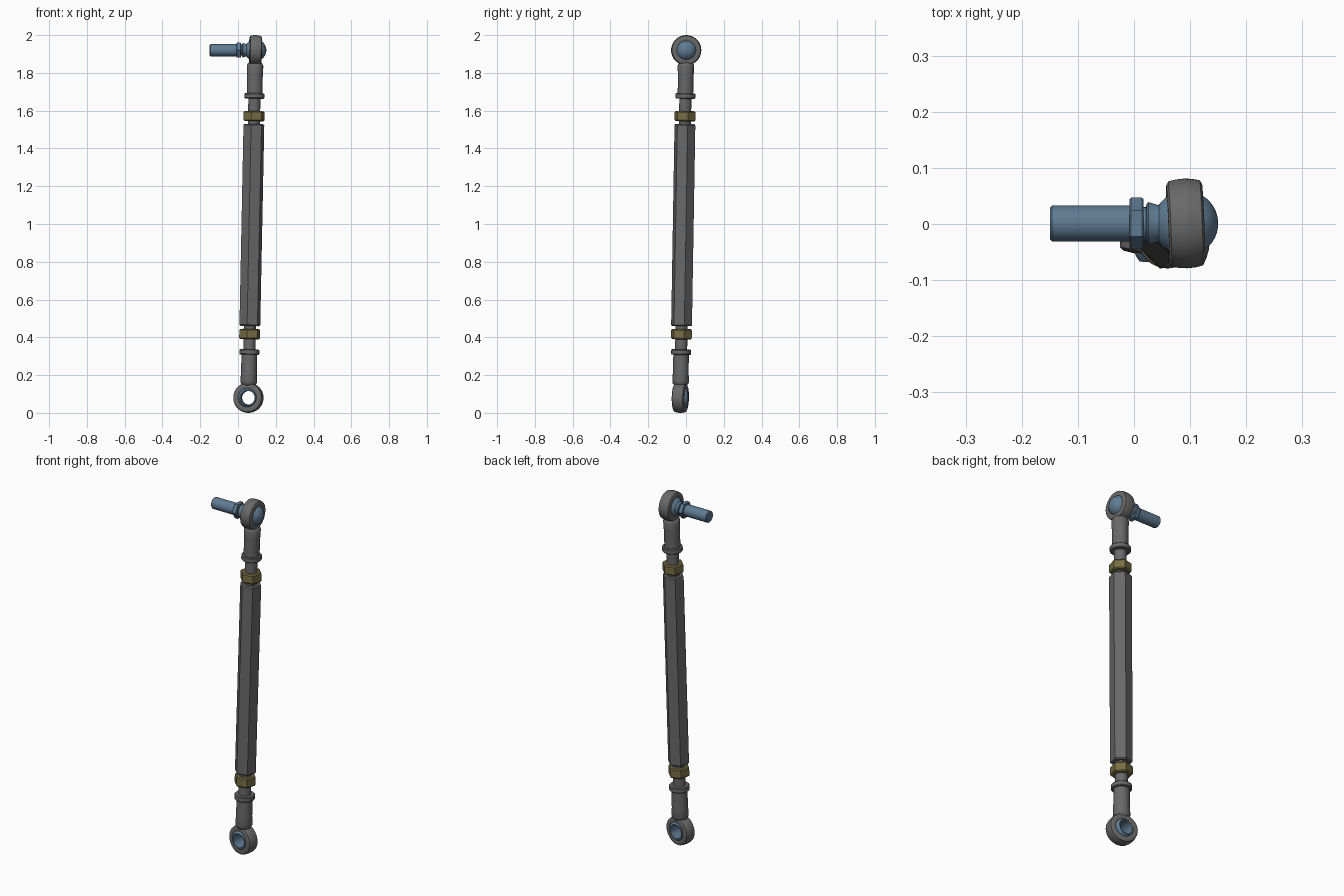
import bpy, bmesh, math
from mathutils import Vector, Matrix

if "Cube" in bpy.data.objects:
    bpy.data.objects.remove(bpy.data.objects["Cube"])


def material(name, col):
    m = bpy.data.materials.new(name)
    m.diffuse_color = (*col, 1)
    m.use_nodes = True
    m.node_tree.nodes["Principled BSDF"].inputs["Base Color"].default_value = m.diffuse_color
    return m


GREY = material("grey_steel", (0.14, 0.14, 0.14))
BLUE = material("blue_steel", (0.115, 0.2, 0.29))
BRASS = material("brass_nut", (0.19, 0.155, 0.06))

BOTTOM = Vector((0.055, -0.03, 0.08))
TOP = Vector((0.092, 0.001, 1.92))
AXIS = (TOP - BOTTOM).normalized()


def frame(origin, z, x_hint=Vector((1, 0, 0))):
    """Matrix whose local z is the given direction."""
    z = z.normalized()
    x = (x_hint - z * x_hint.dot(z)).normalized()
    y = z.cross(x)
    m = Matrix((x, y, z)).transposed().to_4x4()
    m.translation = origin
    return m


def lathe(name, profile, mat, matrix, n=48, turn=0.0, loop=False):
    """Revolve (radius, height) points; loop closes a tube section."""
    bm = bmesh.new()
    rings = []
    for r, h in profile:
        rings.append([bm.verts.new(matrix @ Vector((
            r * math.cos(turn + 2 * math.pi * i / n),
            r * math.sin(turn + 2 * math.pi * i / n), h))) for i in range(n)])
    pairs = list(zip(rings, rings[1:]))
    if loop:
        pairs.append((rings[-1], rings[0]))
    else:
        bm.faces.new(rings[0])
        bm.faces.new(rings[-1])
    for a, b in pairs:
        for i in range(n):
            j = (i + 1) % n
            bm.faces.new((a[i], a[j], b[j], b[i]))
    bmesh.ops.recalc_face_normals(bm, faces=bm.faces)
    me = bpy.data.meshes.new(name)
    bm.to_mesh(me)
    bm.free()
    me.materials.append(mat)
    ob = bpy.data.objects.new(name, me)
    bpy.context.collection.objects.link(ob)
    bpy.ops.object.select_all(action='DESELECT')
    ob.select_set(True)
    bpy.context.view_layer.objects.active = ob
    bpy.ops.object.shade_smooth_by_angle(angle=math.radians(30))
    return ob


def chamfered(r, a, b, c):
    return [(r - c, a), (r, a + c), (r, b - c), (r - c, b)]


def arc(radius, h0, h1, steps=14):
    """Sphere section between two heights."""
    t0, t1 = math.asin(h0 / radius), math.asin(h1 / radius)
    return [(radius * math.cos(t0 + (t1 - t0) * i / steps),
             radius * math.sin(t0 + (t1 - t0) * i / steps)) for i in range(steps + 1)]


# hexagonal turnbuckle body and lock nuts
rod = frame(BOTTOM, AXIS)
Z0 = BOTTOM.z
HEX = math.radians(15)
lathe("hex_body", chamfered(0.057, 0.46 - Z0, 1.53 - Z0, 0.006), GREY, rod, 6, HEX)
for label, a, b in (("lower", 0.39, 0.444), ("upper", 1.545, 1.598)):
    lathe(label + "_lock_nut", chamfered(0.057, a - Z0, b - Z0, 0.006), BRASS, rod, 6, HEX)

# rod ends: eye ring, shank with collar, threaded rod
RING = [(0.05, -0.031), (0.054, -0.032), (0.069, -0.032), (0.076, -0.028), (0.079, -0.014),
        (0.08, 0), (0.079, 0.014), (0.076, 0.028), (0.069, 0.032), (0.054, 0.032), (0.05, 0.031)]
tilt = math.radians(12)
bottom_dir = Vector((-math.sin(tilt), -math.cos(tilt), 0))
bottom_dir -= AXIS * bottom_dir.dot(AXIS)
top_dir = Vector((1, 0.04, 0))
top_dir -= AXIS * top_dir.dot(AXIS)
for label, centre, along, eye in (("lower", BOTTOM, AXIS, bottom_dir),
                                  ("upper", TOP, -AXIS, top_dir)):
    lathe(label + "_eye_ring", RING, GREY, frame(centre, eye, AXIS), 64, 0, True)
    shank = frame(centre, along)
    lathe(label + "_shank", [(0.026, 0.058), (0.033, 0.066), (0.041, 0.074), (0.044, 0.084),
                             (0.042, 0.13), (0.041, 0.23)], GREY, shank)
    lathe(label + "_collar", chamfered(0.053, 0.228, 0.256, 0.004), GREY, shank)
    lathe(label + "_threaded_rod", [(0.032, 0.24), (0.032, 0.42)], GREY, shank, 32)

# lower ball with through hole
hole = [(0.036, 0.039), (0.036, -0.039)]
lathe("lower_ball", arc(0.058, -0.04, 0.04) + hole, BLUE,
      frame(BOTTOM, Vector((-0.07, -1, 0)), AXIS), 48, 0, True)

# upper ball stud pointing to -x
stud = frame(Vector((0.092, 0.001, 1.92)), Vector((-1, 0, 0)), Vector((0, 0, 1)))
lathe("upper_ball", arc(0.058, -0.0579, 0.0579, 28), BLUE, stud)
lathe("stud_neck", [(0.033, 0.03), (0.033, 0.05), (0.038, 0.066), (0.036, 0.069),
                    (0.029, 0.071), (0.029, 0.08)], BLUE, stud)
lathe("stud_hex", chamfered(0.046, 0.075, 0.1, 0.003), BLUE, stud, 6, math.radians(30))
lathe("stud_shaft", [(0.032, 0.09), (0.032, 0.238), (0.028, 0.242)], BLUE, stud)
